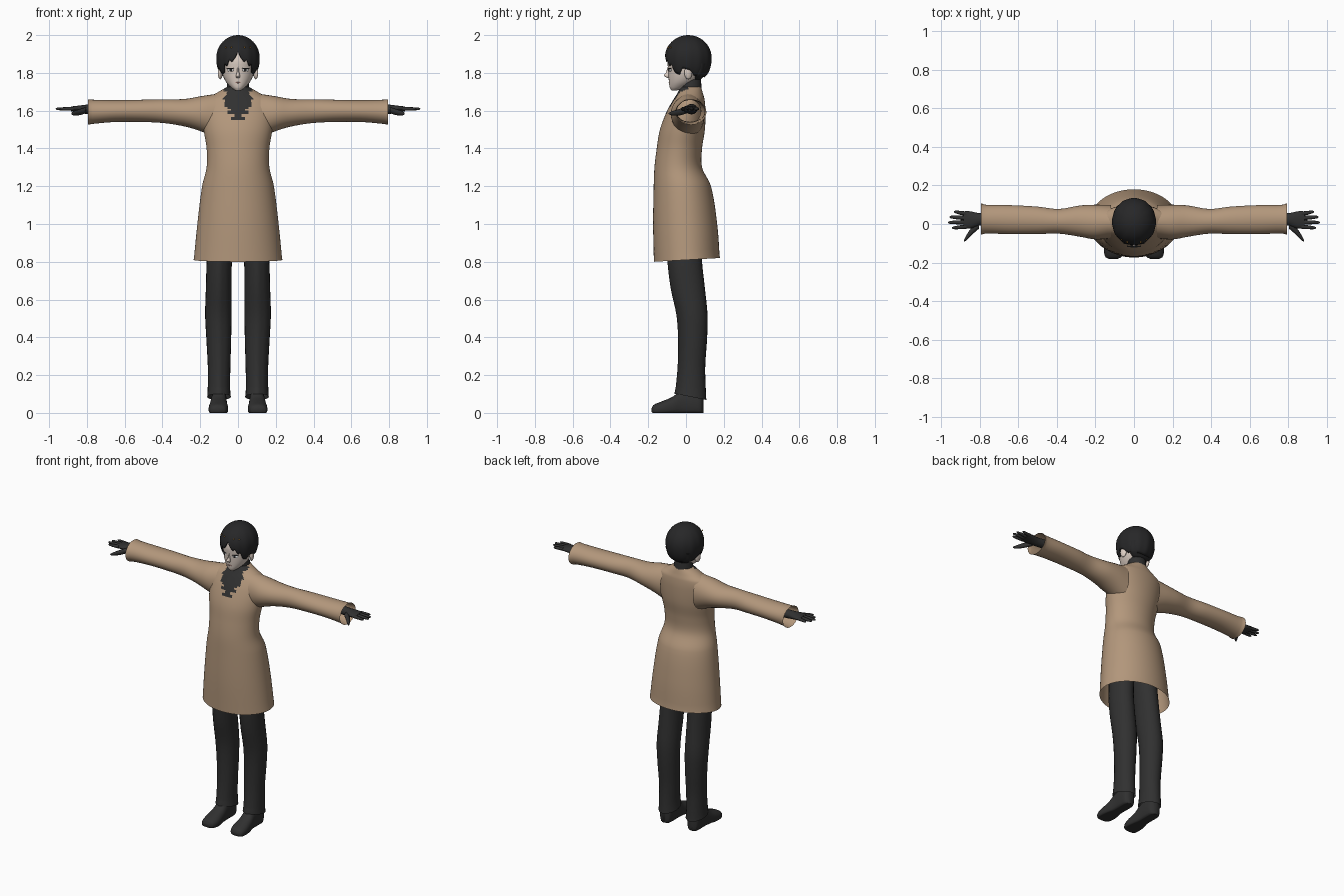
import bpy, math
from math import sin, cos, pi
from mathutils import Vector

cube = bpy.data.objects.get("Cube")
if cube:
    bpy.data.objects.remove(cube)


def material(name, r, g, b):
    m = bpy.data.materials.new(name)
    m.use_nodes = True
    m.diffuse_color = (r, g, b, 1)
    bsdf = m.node_tree.nodes["Principled BSDF"]
    bsdf.inputs["Base Color"].default_value = (r, g, b, 1)
    bsdf.inputs["Roughness"].default_value = 0.8
    return m


TAN = material("tan wool", .45, .31, .2)
CLOTH = material("charcoal cloth", .03, .03, .03)
HAIR = material("black hair", .02, .02, .021)
SKIN = material("pale skin", .72, .62, .55)
WHITE = material("eye white", .85, .85, .85)
LIP = material("lip", .45, .24, .2)
GOLD = material("gold", .6, .3, .06)


def finish(name, verts, faces, mat, angle=50):
    mesh = bpy.data.meshes.new(name)
    mesh.from_pydata(verts, [], faces)
    mesh.update()
    mesh.materials.append(mat)
    ob = bpy.data.objects.new(name, mesh)
    bpy.context.collection.objects.link(ob)
    bpy.ops.object.select_all(action="DESELECT")
    ob.select_set(True)
    bpy.context.view_layer.objects.active = ob
    bpy.ops.object.mode_set(mode="EDIT")
    bpy.ops.mesh.select_all(action="SELECT")
    bpy.ops.mesh.normals_make_consistent(inside=False)
    bpy.ops.object.mode_set(mode="OBJECT")
    bpy.ops.object.shade_smooth_by_angle(angle=math.radians(angle))
    return ob


def smooth_stations(st, steps):
    """Hermite curve through stations, keyed on the first value."""
    n = len(st)
    slopes = []
    for i in range(n):
        a, b = st[max(i - 1, 0)], st[min(i + 1, n - 1)]
        slopes.append([(q - p) / (b[0] - a[0]) for p, q in zip(a, b)])
    out = []
    for i in range(n - 1):
        h = st[i + 1][0] - st[i][0]
        for k in range(steps):
            s = k / steps
            w = (2*s**3 - 3*s**2 + 1, s**3 - 2*s*s + s, 3*s*s - 2*s**3, s**3 - s*s)
            out.append([w[0]*p + w[1]*h*m + w[2]*q + w[3]*h*r
                        for p, m, q, r in zip(st[i], slopes[i], st[i + 1], slopes[i + 1])])
    return out + [list(st[-1])]


def loft(name, axis, stations, mat, sides=24, steps=4, caps=(True, True), power=1.0, side=1):
    """Oval rings along an axis; station = (position, u min, u max, v min, v max)."""
    rings = smooth_stations(stations, steps)
    verts, faces = [], []
    for t, u0, u1, v0, v1 in rings:
        for j in range(sides):
            a = 2 * pi * j / sides
            c, s = (math.copysign(abs(f) ** power, f) for f in (cos(a), sin(a)))
            u, v = (u0 + u1) / 2 + (u1 - u0) / 2 * c, (v0 + v1) / 2 + (v1 - v0) / 2 * s
            x, y, z = {"x": (t, u, v), "y": (u, t, v), "z": (u, v, t)}[axis]
            verts.append((x * side, y, z))
    for i in range(len(rings) - 1):
        for j in range(sides):
            k = (j + 1) % sides
            faces.append((i*sides + j, i*sides + k, (i+1)*sides + k, (i+1)*sides + j))
    if caps[0]:
        faces.append(tuple(range(sides)))
    if caps[1]:
        faces.append(tuple(range(len(verts) - sides, len(verts))))
    return finish(name, verts, faces, mat)


def ball(name, loc, size, mat, turn=0):
    bpy.ops.mesh.primitive_uv_sphere_add(segments=16, ring_count=8, location=loc)
    ob = bpy.context.object
    ob.name, ob.scale, ob.rotation_euler.z = name, size, turn
    ob.data.materials.append(mat)
    bpy.ops.object.shade_smooth()
    return ob


# Coat body, open at the hem
coat = loft("coat", "z", [
    (.80, -.235, .235, -.17, .18), (1.0, -.215, .215, -.174, .165),
    (1.2, -.19, .19, -.171, .132), (1.3, -.166, .166, -.167, .085),
    (1.4, -.166, .166, -.155, .085), (1.5, -.182, .182, -.138, .10),
    (1.6, -.19, .19, -.10, .103), (1.66, -.175, .175, -.066, .098),
    (1.69, -.12, .12, -.047, .09), (1.725, -.06, .06, -.028, .08)],
    TAN, sides=64, steps=6, caps=(False, False))
for v in coat.data.vertices:
    if v.co.z < .82:
        v.co.z += .02 * (v.co.y + .17) / .35
# Dark scarf front with a ragged edge, on the chest faces
coat.data.materials.append(CLOTH)
for f in coat.data.polygons:
    x, y, z = f.center
    width = .012 + .05 * min(1, (z - 1.55) / .09) + .012 * (int(z / .02) % 2)
    if z > 1.55 and y < .02 and abs(x) < width:
        f.material_index = 1

# Scarf around the neck
loft("neck_scarf", "z", [(1.66, -.065, .065, -.04, .085), (1.72, -.06, .06, -.03, .082),
                         (1.79, -.052, .052, -.03, .078)], CLOTH)

for side, label in ((1, "left_"), (-1, "right_")):
    # Sleeve, open at the cuff
    loft(label + "sleeve", "x", [
        (.12, -.075, .098, 1.46, 1.688), (.2, -.08, .10, 1.492, 1.676),
        (.28, -.066, .096, 1.516, 1.662), (.39, -.05, .078, 1.534, 1.66),
        (.5, -.052, .09, 1.54, 1.658), (.65, -.052, .098, 1.54, 1.656),
        (.77, -.05, .1, 1.53, 1.658), (.795, -.056, .108, 1.525, 1.66)],
        TAN, sides=32, caps=(False, False), side=side)
    # Gloved hand
    loft(label + "palm", "x", [
        (.74, .0, .06, 1.58, 1.636), (.80, -.008, .056, 1.582, 1.632),
        (.85, -.024, .066, 1.592, 1.626), (.885, -.022, .066, 1.597, 1.622)],
        CLOTH, sides=16, side=side)
    for i, (y0, y1, tip) in enumerate(((-.014, -.02, .945), (.009, .008, .965),
                                       (.031, .036, .958), (.053, .063, .935))):
        loft(label + "finger_%d" % (i + 1), "x", [
            (.87, y0 - .012, y0 + .012, 1.599, 1.621),
            ((.87 + tip) / 2, (y0 + y1) / 2 - .01, (y0 + y1) / 2 + .01, 1.6, 1.619),
            (tip - .008, y1 - .007, y1 + .007, 1.603, 1.616),
            (tip, y1 - .002, y1 + .002, 1.608, 1.612)], CLOTH, sides=10, steps=2, side=side)
    loft(label + "thumb", "x", [
        (.805, -.025, .02, 1.585, 1.62), (.84, -.055, -.015, 1.575, 1.608),
        (.868, -.084, -.055, 1.574, 1.598), (.882, -.092, -.082, 1.58, 1.59)],
        CLOTH, sides=10, steps=3, side=side)
    # Trouser leg with a front crease
    leg = loft(label + "trouser_leg", "z", [
        (.095, .038, .163, -.055, .108), (.14, .042, .16, -.048, .104),
        (.25, .04, .16, -.038, .102), (.4, .036, .168, -.036, .112),
        (.52, .034, .174, -.045, .114), (.66, .034, .17, -.075, .10),
        (.8, .032, .166, -.092, .085), (1.0, .012, .155, -.1, .075)],
        CLOTH, sides=24, caps=(False, True), side=side)
    for v in leg.data.vertices:
        if v.co.z < .12:
            v.co.z += .2 * -v.co.y - .005
        if abs(abs(v.co.x) - .1) < .008 and v.co.y < 0:
            v.co.y -= .006
    # Shoe with a flat sole
    shoe = loft(label + "shoe", "y", [
        (-.182, .088, .128, .006, .026), (-.172, .066, .148, -.01, .042),
        (-.13, .052, .156, -.02, .06), (-.07, .056, .15, -.02, .086),
        (-.02, .06, .142, -.02, .125), (.05, .06, .142, -.02, .13),
        (.08, .066, .136, -.02, .125), (.092, .085, .118, .0, .10)],
        CLOTH, sides=24, power=.85, side=side)
    for v in shoe.data.vertices:
        v.co.z = max(v.co.z, 0)

# Head
loft("head", "z", [
    (1.708, -.016, .016, -.078, -.045), (1.722, -.036, .036, -.086, .0),
    (1.75, -.062, .062, -.09, .05), (1.785, -.08, .08, -.093, .085),
    (1.82, -.088, .088, -.095, .1), (1.87, -.092, .092, -.097, .11),
    (1.93, -.078, .078, -.075, .09), (1.965, -.03, .03, -.03, .05)], SKIN, sides=32)
loft("nose", "z", [(1.772, -.008, .008, -.098, -.08), (1.785, -.011, .011, -.118, -.08),
                   (1.8, -.007, .007, -.108, -.08), (1.83, -.004, .004, -.097, -.085)],
     SKIN, sides=10)
ball("mouth", (0, -.0885, 1.748), (.016, .004, .003), LIP)
for side, label in ((1, "left_"), (-1, "right_")):
    ball(label + "ear", (.094 * side, .012, 1.8), (.012, .022, .034), SKIN, .3 * side)
    ball(label + "eye", (.04 * side, -.0845, 1.815), (.018, .005, .009), WHITE, .4 * side)
    ball(label + "iris", (.038 * side, -.088, 1.815), (.008, .004, .009), HAIR, .4 * side)
    ball(label + "eyelash", (.041 * side, -.0865, 1.824), (.021, .005, .003), HAIR, .4 * side)
    for i, x in enumerate((.035, .065)):
        ball(label + "hair_bead_%d" % (i + 1), (x * side, .012 - .112 * math.sqrt(1 - (x / .115)**2), 1.935),
             (.004, .004, .004), GOLD)


# Hair cap: a dome whose lower edge forms a parted fringe, side locks and nape
HEM = [(0, 1.915), (.12, 1.885), (.3, 1.855), (.42, 1.872), (.58, 1.835), (.7, 1.85),
       (.85, 1.80), (1.1, 1.79), (1.3, 1.825), (1.65, 1.815), (1.9, 1.785), (3.2, 1.775)]


def hem(d):
    for (a, z0), (b, z1) in zip(HEM, HEM[1:]):
        if d <= b:
            return z0 + (z1 - z0) * (d - a) / (b - a)


SEG, ROWS = 96, 16
verts, faces = [(0, .012, 2.0)], []
for i in range(1, ROWS + 1):
    for j in range(SEG):
        a = 2 * pi * j / SEG
        low = math.acos((hem(min(a, 2 * pi - a)) - 1.88) / .12)
        p = low * i / ROWS
        r = sin(p) if p < pi / 2 else sin(p) ** .55
        r *= 1 + .012 * cos(12 * a) * i / ROWS
        verts.append((.114 * r * sin(a), .012 - .123 * r * cos(a), 1.88 + .12 * cos(p)))
for j in range(SEG):
    k = (j + 1) % SEG
    faces.append((0, 1 + j, 1 + k))
    for i in range(ROWS - 1):
        faces.append((1 + i*SEG + j, 1 + (i+1)*SEG + j, 1 + (i+1)*SEG + k, 1 + i*SEG + k))
hair = finish("hair", verts, faces, HAIR)
shell = hair.modifiers.new("thickness", "SOLIDIFY")
shell.thickness, shell.offset = .008, -1
# Hair filling the nape
loft("nape_hair", "z", [(1.765, -.05, .05, .03, .078), (1.79, -.08, .08, .03, .1),
                        (1.85, -.095, .095, .03, .12)], HAIR)
